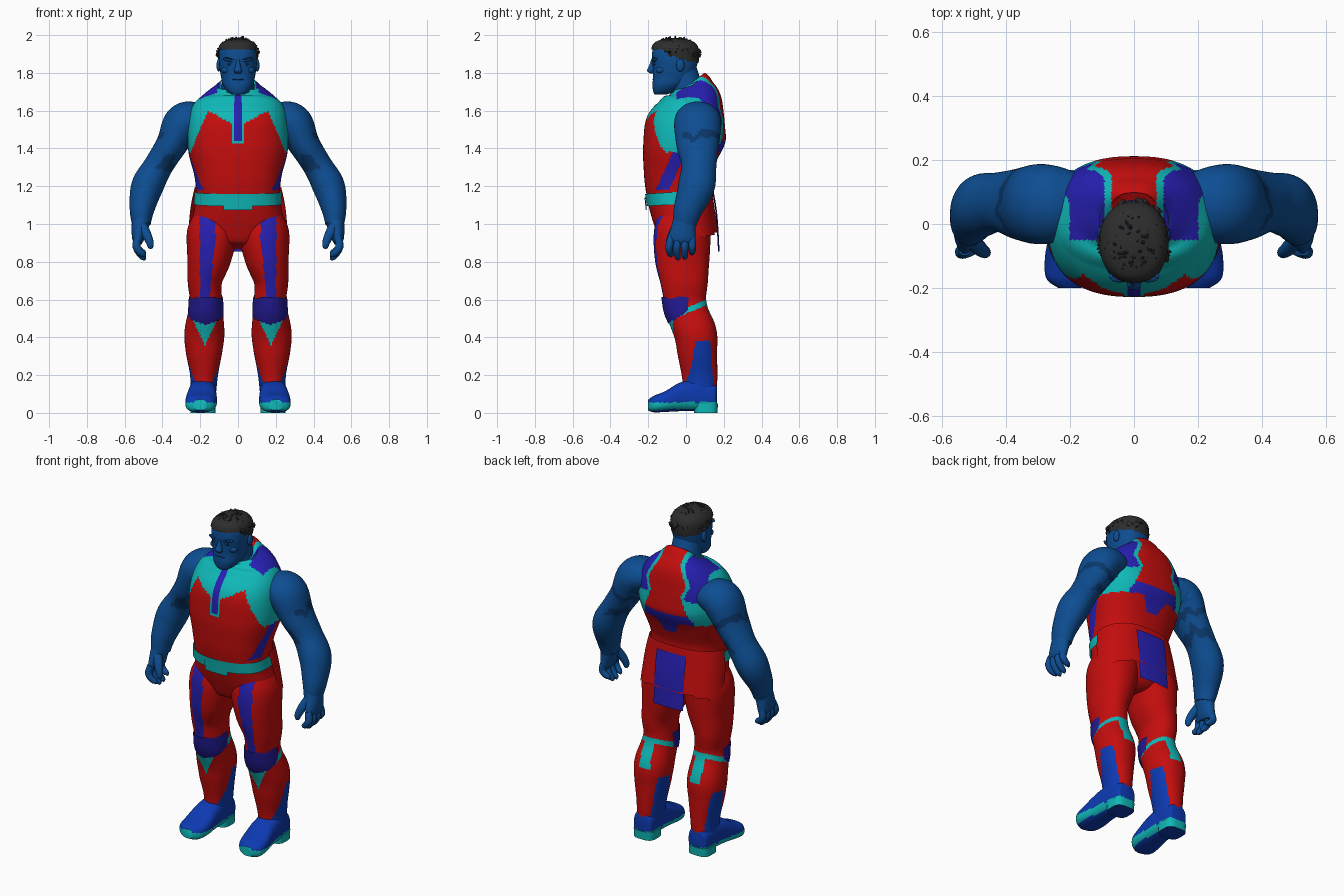
import bpy, bmesh, math, random
from mathutils import Vector, Matrix

cube = bpy.data.objects.get("Cube")
if cube:
    bpy.data.objects.remove(cube, do_unlink=True)
random.seed(4)

# Colours
COLOURS = {
    "suit_red": (0.56, 0.004, 0.004), "trim_teal": (0.005, 0.48, 0.48),
    "panel_violet": (0.02, 0.014, 0.45), "skin_blue": (0.004, 0.075, 0.29),
    "skin_shade": (0.003, 0.04, 0.15), "boot_blue": (0.004, 0.042, 0.44),
    "hair_charcoal": (0.026, 0.026, 0.026), "knee_violet": (0.016, 0.01, 0.28)}
RED, TEAL, VIOLET, SKIN, SHADE, BOOT, HAIR, KNEE = range(8)
MATS = []
for name, rgb in COLOURS.items():
    m = bpy.data.materials.new(name)
    m.use_nodes = True
    m.diffuse_color = (*rgb, 1)
    m.node_tree.nodes["Principled BSDF"].inputs["Base Color"].default_value = (*rgb, 1)
    MATS.append(m)


def finish(name, bm, rule, mirror=False, smooth=True):
    """Colour faces by rule (None deletes the face) and make the object."""
    bmesh.ops.recalc_face_normals(bm, faces=bm.faces)
    gone = []
    for f in bm.faces:
        c = f.calc_center_median()
        k = rule(abs(c.x), c.y, c.z, f.normal) if callable(rule) else rule
        if k is None:
            gone.append(f)
        else:
            f.material_index = k
    bmesh.ops.delete(bm, geom=gone, context="FACES")
    me = bpy.data.meshes.new(name)
    bm.to_mesh(me)
    bm.free()
    for m in MATS:
        me.materials.append(m)
    ob = bpy.data.objects.new(name, me)
    bpy.context.collection.objects.link(ob)
    if mirror:
        ob.modifiers.new("Mirror", "MIRROR").use_clip = False
    if smooth:
        bpy.ops.object.select_all(action="DESELECT")
        ob.select_set(True)
        bpy.context.view_layer.objects.active = ob
        bpy.ops.object.shade_smooth_by_angle(angle=math.radians(45))
    return ob


def spline(pts, n):
    """Smooth curve through stations of any width."""
    out, last = [], len(pts) - 1
    for i in range(n + 1):
        s = i / n * last
        k = min(int(s), last - 1)
        t = s - k
        p = [pts[min(max(k + j, 0), last)] for j in (-1, 0, 1, 2)]
        out.append([0.5 * (2 * b + (c - a) * t + (2 * a - 5 * b + 4 * c - d) * t * t
                    + (3 * b - a - 3 * c + d) * t ** 3) for a, b, c, d in zip(*p)])
    return out


def loft(name, pts, rule, n=24, seg=24, p=2.0, axis=None, ref=(0, 1, 0), mirror=False, tilt=0):
    """Skin rings (x, y, z, half width, half depth) along a path."""
    rings = spline(pts, n)
    bm, rows = bmesh.new(), []
    for i, r in enumerate(rings):
        c = Vector(r[:3])
        t = Vector(axis) if axis else Vector(rings[min(i + 1, n)][:3]) - Vector(rings[max(i - 1, 0)][:3])
        t.normalize()
        v = Vector(ref)
        v = (v - t * v.dot(t)).normalized()
        u = t.cross(v)
        row = []
        for j in range(seg):
            a = 2 * math.pi * j / seg
            ca, sa = math.cos(a), math.sin(a)
            q = (abs(ca) ** p + abs(sa) ** p) ** (-1 / p)
            pos = c + u * (ca * q * max(r[3], .002)) + v * (sa * q * max(r[4], .002))
            pos.z += tilt * (pos.y - c.y)
            row.append(bm.verts.new(pos))
        rows.append(row)
    for a, b in zip(rows, rows[1:]):
        for j in range(seg):
            bm.faces.new((a[j], a[j - 1], b[j - 1], b[j]))
    bm.faces.new(rows[0])
    bm.faces.new(rows[-1])
    return finish(name, bm, rule, mirror)


def blob(name, loc, size, mat, mirror=False, turn=0):
    bm = bmesh.new()
    m = Matrix.Translation(loc) @ Matrix.Rotation(turn, 4, "Y") @ Matrix.Diagonal((*size, 1))
    bmesh.ops.create_uvsphere(bm, u_segments=16, v_segments=10, radius=1, matrix=m)
    return finish(name, bm, mat, mirror)


def ramp(z, table):
    """Piecewise linear lookup, table sorted by falling z."""
    for (z0, a), (z1, b) in zip(table, table[1:]):
        if z >= z1:
            return a + (b - a) * min(max((z0 - z) / (z0 - z1), 0), 1)
    return table[-1][1]


# Torso: red suit, teal yoke and armholes, violet shoulder and side panels
def torso_rule(x, y, z, n):
    if z < 1.11:
        return RED
    if y < -.02:
        if x < .03 and z > 1.425:
            return VIOLET if x < .017 and 1.445 < z else TEAL
        if z > 1.66 and .11 < x < .2 and y > -.05:
            return VIOLET
        if x < .16 and z > 1.53 + .55 * (x - .03):
            return TEAL
        if x >= .16 and z > 1.38 and x > .16 + (1.6 - z) * .41:
            return TEAL
    else:
        edge = ramp(z, ((1.73, .07), (1.62, .125), (1.55, .1), (1.38, .17)))
        if z > 1.38 and x > edge:
            return VIOLET if edge + .022 < x < edge + .1 and z > 1.53 else TEAL
        if y > .05 and (1.38 < z < 1.44 or (1.3 < z <= 1.38 and x < .03 + (z - 1.3) * .6)):
            return VIOLET
        if y > .05 and .07 < x < .11 and z < 1.2:
            return TEAL
    front = -.16 + (z - 1.18) * .45
    if 1.18 < z < 1.4 and x > .12 and front < y < front + .07:
        return VIOLET
    return RED


loft("torso", [(0, -.01, .87, .04, .06), (0, -.01, .91, .15, .12), (0, -.02, 1.0, .235, .145),
               (0, -.035, 1.1, .228, .16), (0, -.042, 1.17, .222, .168), (0, -.045, 1.26, .232, .178),
               (0, -.03, 1.38, .262, .2), (0, 0, 1.5, .265, .218), (0, .03, 1.6, .25, .18),
               (0, .045, 1.67, .2, .145), (0, .04, 1.73, .12, .105), (0, .03, 1.75, .07, .08)],
     torso_rule, n=120, seg=160, p=2.4)

# Belt with a deeper buckle
loft("belt", [(0, -.038, 1.105, .234, .17), (0, -.042, 1.17, .23, .175)],
     lambda x, y, z, n: TEAL if y < .03 and abs(n.z) < .9 else None, n=4, seg=96, p=2.4)
loft("belt_buckle", [(0, -.036, 1.085, .23, .177), (0, -.04, 1.15, .23, .18)],
     lambda x, y, z, n: TEAL if y < 0 and x < .075 and abs(n.z) < .9 else None, n=4, seg=96, p=2.4)

# Coat tails and rear flap
SKIRT = [(0, -.035, 1.19, .23, .172), (0, -.02, 1.08, .252, .17), (0, .0, .9, .268, .18)]
loft("coat_tails", SKIRT, lambda x, y, z, n: RED if y > -.04 + (1.19 - z) * .2 and abs(n.z) < .9
     and z > .93 + .35 * abs(y - .1) else None, n=30, seg=128, p=2.4)
loft("rear_flap", [(0, -.02, 1.15, .25, .168), (0, -.005, 1.03, .25, .172), (0, .0, .85, .25, .178)],
     lambda x, y, z, n: VIOLET if y > 0 and x < .1 and abs(n.z) < .9 else None, n=12, seg=128, p=2.4)


# Legs and boot shafts
def leg_rule(x, y, z, n):
    cuff = .525 + .42 * y
    if z > cuff + .03:
        mid = ramp(z, ((1.09, .155), (.62, .175)))
        wide = ramp(z, ((1.09, .048), (.62, .026)))
        return VIOLET if y < -.03 and abs(x - mid) < wide else RED
    if z > cuff and y > -.05:
        return TEAL
    if y > .1 and abs(x - .17) < .035 and z > .43:
        return TEAL
    if y < .03 and z > .36 and abs(x - .175) < (z - .36) * .5:
        return TEAL
    if z < .38 and ramp(z, ((.38, .05), (.25, .03), (.14, -.01))) < y < ramp(z, ((.38, .13), (.1, .15))):
        return BOOT
    return BOOT if z < .13 and y < .14 else RED


loft("legs", [(.125, -.01, 1.04, .108, .135), (.137, -.02, .95, .133, .15), (.153, -.02, .82, .117, .145),
              (.175, -.01, .7, .092, .127), (.17, -.005, .6, .085, .112), (.172, .012, .52, .094, .11),
              (.178, .05, .42, .106, .113), (.18, .06, .32, .096, .105), (.18, .072, .2, .074, .094),
              (.185, .075, .08, .066, .088)], leg_rule, n=130, seg=72, p=2.15, mirror=True)
loft("knee_pads", [(.172, -.01, .46, .085, .075), (.17, -.012, .53, .094, .105), (.17, -.01, .615, .09, .122)],
     lambda x, y, z, n: KNEE if y < .01 and abs(n.z) < .9 and z > .465 + .35 * abs(x - .17) + .5 * max(y + .06, 0)
     and z < .605 + .2 * abs(y + .08) else None, n=20, seg=64, mirror=True)

# Boots: blue foot over a teal sole
loft("boot_feet", [(.184, .165, .085, .03, .05), (.184, .15, .085, .06, .07), (.187, .06, .095, .07, .085),
                   (.19, -.03, .085, .076, .076), (.195, -.11, .06, .083, .055), (.2, -.17, .047, .073, .044),
                   (.2, -.2, .042, .035, .028)],
     lambda x, y, z, n: BOOT if z > .055 or n.z < -.8 else TEAL,
     n=48, seg=48, p=2.7, axis=(0, 1, 0), ref=(0, 0, 1), mirror=True)
loft("boot_heels", [(.185, .105, 0, .066, .062), (.185, .105, .05, .068, .064)],
     lambda x, y, z, n: BOOT if n.z < -.8 else TEAL, n=3, seg=32, p=3.5, axis=(0, 0, 1), mirror=True)


# Bare arms with faint darker patches
def arm_rule(x, y, z, n):
    wob = .02 * math.sin(38 * y) + .012 * math.sin(90 * y + 40 * x)
    band = abs(z - .45 * (x - .3) - 1.42 + wob) < .022 and y > -.02
    return SHADE if band or (abs(z - 1.31 + wob) < .025 and n.x < .1) else SKIN


loft("arms", [(.15, .07, 1.53, .06, .08), (.22, .065, 1.55, .092, .112), (.29, .062, 1.53, .105, .125),
              (.352, .062, 1.42, .083, .113), (.42, .068, 1.31, .077, .093), (.48, .055, 1.2, .085, .097),
              (.508, .012, 1.08, .066, .077), (.512, -.008, 1.0, .05, .062)],
     arm_rule, n=80, seg=48, mirror=True)
loft("palms", [(.512, -.008, 1.02, .05, .06), (.522, -.015, .97, .042, .066), (.528, -.022, .92, .032, .072),
               (.526, -.025, .895, .018, .06)], SKIN, n=12, mirror=True)
for i, (y, low) in enumerate(((-.08, .825), (-.043, .808), (-.006, .812), (.03, .835))):
    loft(f"finger_{i + 1}", [(.528, y, .93, .02, .019), (.538, y * 1.1, .885, .021, .02),
                             (.522, y * 1.1, (.885 + low) / 2, .019, .018), (.5, y, low + .012, .015, .015),
                             (.494, y, low, .004, .004)], SKIN, n=14, seg=12, mirror=True)
loft("thumbs", [(.505, -.05, .985, .028, .026), (.482, -.075, .94, .025, .023), (.466, -.088, .9, .02, .019),
                (.463, -.09, .875, .013, .013), (.463, -.09, .868, .003, .003)], SKIN, n=14, seg=12, mirror=True)

# Neck and tilted collar
loft("neck", [(0, .03, 1.66, .1, .095), (0, .0, 1.74, .086, .088), (0, -.025, 1.83, .08, .08)],
     SKIN, n=10, seg=32, axis=(0, 0, 1))
loft("collar", [(0, .015, 1.68, .118, .105), (0, .012, 1.735, .107, .095)],
     lambda x, y, z, n: TEAL if abs(n.z) < .8 else None, n=6, seg=48, axis=(0, 0, 1), tilt=.45)

# Head and face
loft("head", [(0, -.135, 1.685, .03, .03), (0, -.118, 1.7, .055, .055), (0, -.09, 1.735, .08, .088),
              (0, -.068, 1.78, .09, .106), (0, -.06, 1.83, .098, .116), (0, -.058, 1.88, .102, .122),
              (0, -.058, 1.93, .097, .116), (0, -.06, 1.965, .07, .085), (0, -.06, 1.98, .02, .02)],
     SKIN, n=36, seg=40, p=2.3, axis=(0, 0, 1))
loft("nose", [(0, -.172, 1.87, .01, .012), (0, -.178, 1.84, .013, .016), (0, -.186, 1.812, .022, .02),
              (0, -.178, 1.797, .016, .012)], SKIN, n=12, seg=16, axis=(0, 0, 1))
blob("brows", (.042, -.163, 1.868), (.038, .017, .011), SKIN, True, -.2)
blob("eyebrows", (.044, -.171, 1.874), (.03, .011, .005), SHADE, True, -.25)
blob("eyes", (.04, -.164, 1.846), (.016, .009, .007), SHADE, True)
blob("cheekbones", (.062, -.132, 1.815), (.025, .028, .02), SKIN, True)
blob("ears", (.102, -.03, 1.84), (.012, .022, .034), SKIN, True)
blob("mouth", (0, -.169, 1.765), (.033, .01, .004), SHADE)
blob("lower_lip", (0, -.166, 1.753), (.026, .012, .008), SKIN)
blob("chin", (0, -.15, 1.712), (.036, .026, .022), SKIN)


# Hair: cap with a hairline, plus short swept tufts
def hairline(x, y, z, n):
    low = ramp(-y, ((.12, 1.925), (.06, 1.88), (0, 1.865), (-.1, 1.85)))
    return HAIR if z > low else None


loft("hair_cap", [(0, -.055, 1.83, .1, .117), (0, -.056, 1.88, .107, .126), (0, -.058, 1.93, .105, .125),
                  (0, -.06, 1.965, .08, .1), (0, -.06, 1.985, .02, .03)],
     hairline, n=24, seg=40, p=2.2, axis=(0, 0, 1))
tufts = bmesh.new()
for i in range(170):
    a, h = random.uniform(0, 2 * math.pi), random.uniform(.1, 1.3)
    d = Vector((math.cos(a) * math.cos(h), math.sin(a) * math.cos(h), math.sin(h)))
    pos = Vector((d.x * .097, -.058 + d.y * .115, 1.885 + d.z * .09))
    if d.y < -.5 and pos.z < 1.94:
        continue
    lean = (d * .35 + Vector((random.uniform(-.5, .5), random.uniform(-.6, .2), random.uniform(-.2, .2)))).normalized()
    m = Matrix.Translation(pos) @ lean.to_track_quat("Z", "Y").to_matrix().to_4x4()
    bmesh.ops.create_cone(tufts, cap_ends=True, segments=5, radius1=.016, radius2=.003,
                          depth=.05, matrix=m)
finish("hair_tufts", tufts, HAIR, smooth=False)
